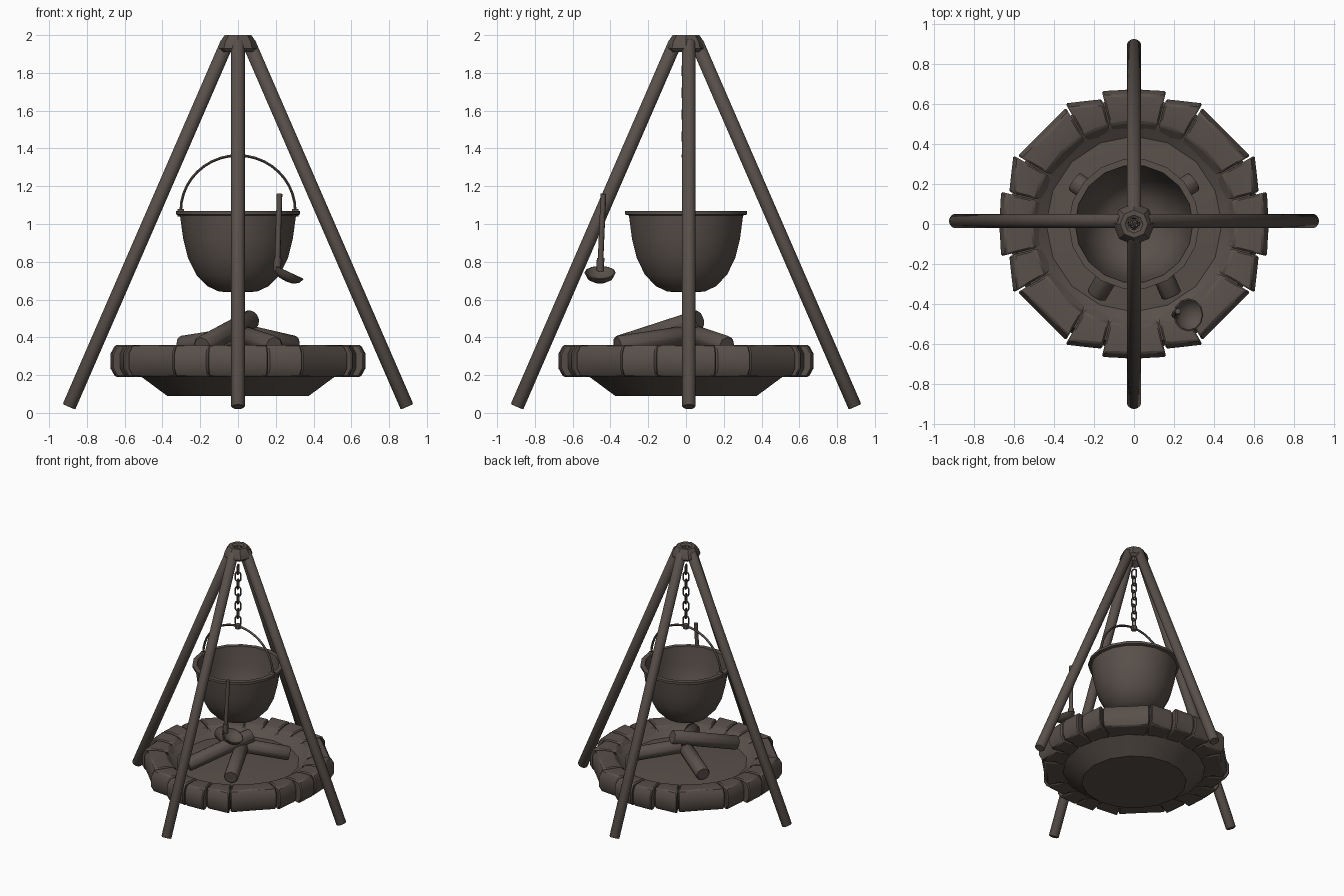
import bpy, bmesh, math
from mathutils import Vector, Matrix

cube = bpy.data.objects.get("Cube")
if cube:
    bpy.data.objects.remove(cube)

COLOR = (0.098, 0.079, 0.068, 1.0)
mat = bpy.data.materials.new("dark_brown")
mat.use_nodes = True
mat.diffuse_color = COLOR
bsdf = mat.node_tree.nodes["Principled BSDF"]
bsdf.inputs["Base Color"].default_value = COLOR
bsdf.inputs["Roughness"].default_value = 0.9


def finish(name, bm, angle=35, bevel=0.0):
    """Turn a bmesh into a shaded object."""
    bmesh.ops.recalc_face_normals(bm, faces=bm.faces[:])
    me = bpy.data.meshes.new(name)
    bm.to_mesh(me)
    bm.free()
    me.materials.append(mat)
    ob = bpy.data.objects.new(name, me)
    bpy.context.collection.objects.link(ob)
    if bevel:
        mod = ob.modifiers.new("worn_edges", 'BEVEL')
        mod.width = bevel
        mod.segments = 1
    bpy.ops.object.select_all(action='DESELECT')
    ob.select_set(True)
    bpy.context.view_layer.objects.active = ob
    if angle:
        bpy.ops.object.shade_smooth_by_angle(angle=math.radians(angle))
    return ob


def lathe(name, profile, sides, closed=False, angle=35):
    """Spin a (radius, z) profile around the z axis."""
    bm = bmesh.new()
    verts = [bm.verts.new((r, 0, z)) for r, z in profile]
    pairs = list(zip(verts, verts[1:]))
    if closed:
        pairs.append((verts[-1], verts[0]))
    edges = [bm.edges.new(p) for p in pairs]
    bmesh.ops.spin(bm, geom=verts + edges, cent=(0, 0, 0), axis=(0, 0, 1),
                   angle=math.tau, steps=sides, use_merge=False)
    bmesh.ops.remove_doubles(bm, verts=bm.verts[:], dist=0.0005)
    return finish(name, bm, angle)


def rod(name, a, b, radius, sides=8, bevel=0.0):
    """A straight pole between two points."""
    a, b = Vector(a), Vector(b)
    bm = bmesh.new()
    bmesh.ops.create_cone(bm, cap_ends=True, segments=sides, radius1=radius,
                          radius2=radius, depth=(b - a).length)
    turn = (b - a).to_track_quat('Z', 'Y').to_matrix().to_4x4()
    bm.transform(Matrix.Translation((a + b) / 2) @ turn)
    return finish(name, bm, 50, bevel)


def sweep(name, points, radius, sides=6, closed=False):
    """A thin bar along a planar path in xz."""
    bm = bmesh.new()
    rings, n = [], len(points)
    for i, p in enumerate(points):
        if closed:
            t = points[(i + 1) % n] - points[i - 1]
        else:
            t = points[min(i + 1, n - 1)] - points[max(i - 1, 0)]
        side = Vector((0, 1, 0))
        out = t.normalized().cross(side)
        rings.append([bm.verts.new(p + radius * (math.cos(k * math.tau / sides) * side
                      + math.sin(k * math.tau / sides) * out)) for k in range(sides)])
    for i in range(n if closed else n - 1):
        r0, r1 = rings[i], rings[(i + 1) % n]
        for k in range(sides):
            j = (k + 1) % sides
            bm.faces.new((r0[k], r0[j], r1[j], r1[k]))
    if not closed:
        bm.faces.new(rings[0])
        bm.faces.new(rings[-1])
    return finish(name, bm, 60)


# Four leaning poles
for name, dx, dy in (("left", 1, 0), ("right", -1, 0), ("front", 0, -1), ("back", 0, 1)):
    shift = 0.015 * abs(dx)
    rod(name + "_pole", (dx * 0.895, dy * 0.895 + shift, 0.032),
        (dx * 0.055, dy * 0.055 + shift, 1.965), 0.038, 10, 0.006)

# Binding collar at the top
lathe("top_collar", [(0.03, 1.94), (0.03, 1.99), (0.045, 2.0), (0.07, 2.0), (0.095, 1.965),
                     (0.105, 1.93), (0.085, 1.91)], 8, True, 25)

# Hearth base with its sloping underside and inner floor
lathe("hearth_base", [(0, 0.31), (0.3, 0.30), (0.44, 0.29), (0.51, 0.335), (0.61, 0.345),
                      (0.64, 0.275), (0.61, 0.20), (0.51, 0.19), (0.375, 0.09), (0, 0.09)],
      16, False, 25)

# Ring of stones: the same five repeat in every quadrant
SECTION = [(0.46, 0.19), (0.46, 0.30), (0.51, 0.35), (0.57, 0.36)]
STONES = [(0, 14, 0.675, 0.685), (14, 30, 0.645, 0.695), (30, 60, 0.675, 0.675),
          (60, 76, 0.695, 0.645), (76, 90, 0.685, 0.675)]


def stone(name, a0, a1, r0, r1):
    bm = bmesh.new()
    rings = []
    for a, r in ((a0 + 0.4, r0), ((a0 + a1) / 2, None), (a1 - 0.4, r1)):
        if r is None:
            r = (r0 + r1) / 2 * math.cos(math.radians(a1 - a0) / 2)
        outer = [(r - 0.025, 0.36), (r, 0.315), (r, 0.235), (r - 0.025, 0.19)]
        c, s = math.cos(math.radians(a)), math.sin(math.radians(a))
        rings.append([bm.verts.new((q * c, q * s, z)) for q, z in SECTION + outer])
    n = len(rings[0])
    for u, v in zip(rings, rings[1:]):
        for k in range(n):
            bm.faces.new((u[k], u[(k + 1) % n], v[(k + 1) % n], v[k]))
    bm.faces.new(rings[0])
    bm.faces.new(rings[-1])
    finish(name, bm, 30, 0.008)


for quarter in range(4):
    for i, (a0, a1, r0, r1) in enumerate(STONES):
        stone(f"ring_stone_{quarter * 5 + i + 1}", a0 + 90 * quarter, a1 + 90 * quarter, r0, r1)

# Firewood
LOGS = [((-0.19, -0.36, 0.355), (0.07, 0.07, 0.495)), ((0.19, -0.36, 0.355), (0.03, 0.0, 0.41)),
        ((-0.30, 0.215, 0.355), (-0.02, 0.02, 0.40)), ((0.30, 0.215, 0.355), (0.02, 0.02, 0.42))]
for i, (a, b) in enumerate(LOGS):
    rod(f"log_{i + 1}", a, b, 0.055, 8, 0.008)

# Cauldron: outer wall, rolled rim, inner wall
lathe("cauldron", [(0, 0.638), (0.10, 0.642), (0.16, 0.67), (0.22, 0.73), (0.265, 0.82),
                   (0.29, 0.92), (0.307, 1.045), (0.328, 1.05), (0.328, 1.068), (0.295, 1.068),
                   (0.275, 0.92), (0.25, 0.82), (0.205, 0.74), (0.14, 0.685), (0, 0.665)],
      18, False, 40)

# Bail handle with its pivots
arc = [Vector((0.303 * math.cos(math.pi * k / 20), 0, 1.07 + 0.293 * math.sin(math.pi * k / 20)))
       for k in range(21)]
sweep("bail_handle", arc, 0.008)
for name, s in (("left", 1), ("right", -1)):
    rod(name + "_handle_pivot", (s * 0.285, 0, 1.06), (s * 0.32, 0, 1.06), 0.02)

# Hook knob and hanging chain, links alternately turned
lathe("hook_knob", [(0, 1.335), (0.02, 1.345), (0.025, 1.36), (0.02, 1.378), (0, 1.385)], 8)
for i in range(8):
    mid = 1.405 + i * 0.058
    pts = []
    for k in range(12):
        a = math.tau * (k + 0.5) / 12
        pts.append(Vector((0.02 * math.cos(a), 0,
                           0.02 * math.sin(a) + math.copysign(0.018, math.sin(a)))))
    link = sweep(f"chain_link_{i + 1}", pts, 0.006, 5, True)
    link.location = (0, 0, mid)
    link.rotation_euler.z = math.radians(90 * (i % 2) + 20)

# Ladle: tilted bowl and flat upright handle
bowl = lathe("ladle_bowl", [(0, -0.038), (0.04, -0.034), (0.07, -0.016), (0.083, 0.012),
                            (0.076, 0.014), (0.06, -0.006), (0.035, -0.02), (0, -0.024)], 12)
bowl.location = (0.267, -0.455, 0.732)
bowl.rotation_euler.y = math.radians(25)
handle = rod("ladle_handle", (0.207, -0.455, 0.75), (0.22, -0.437, 1.16), 0.015, 8)
rod("ladle_neck", (0.207, -0.455, 0.75), (0.21, -0.452, 0.82), 0.02, 8)
